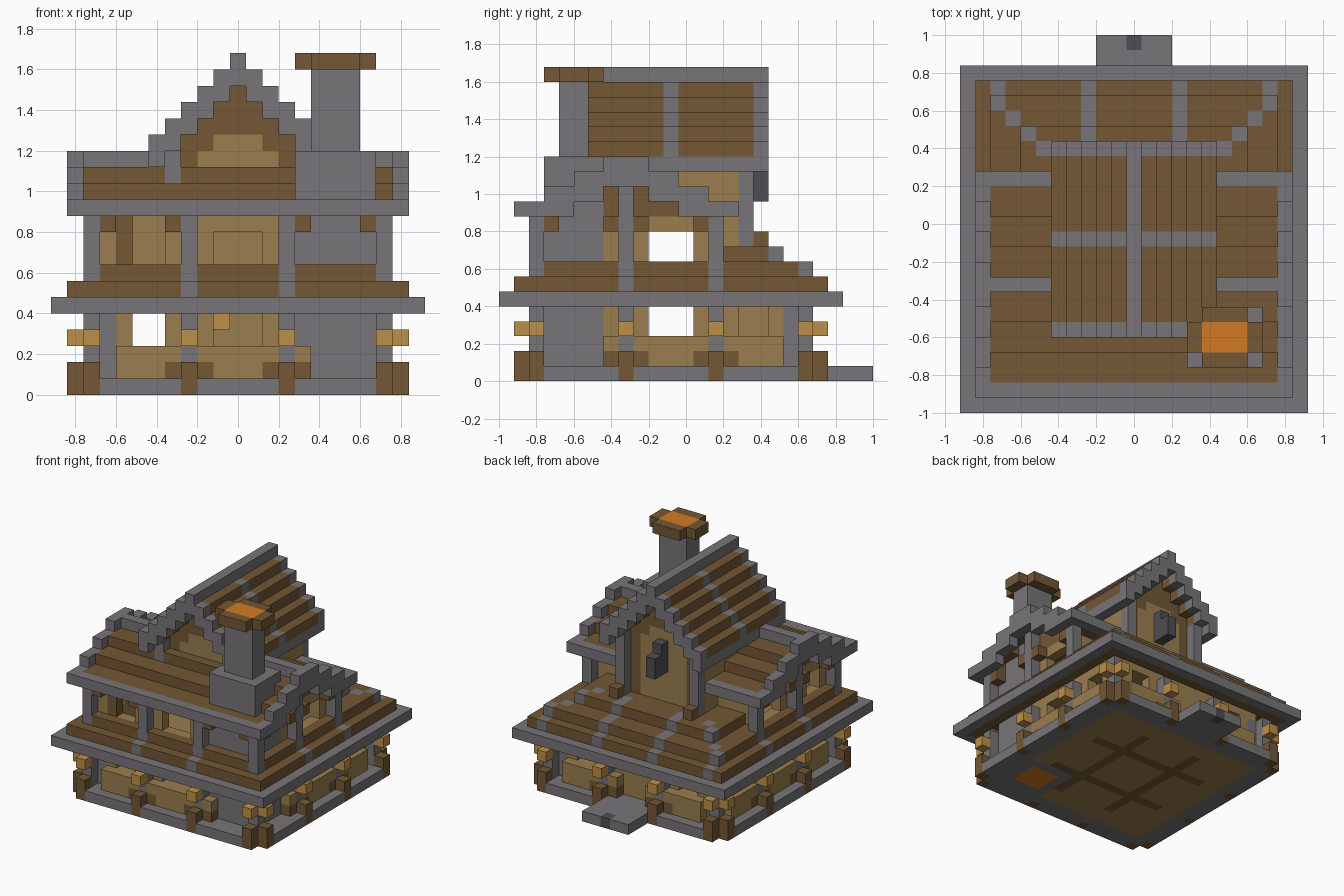
import bpy

cube = bpy.data.objects.get("Cube")
if cube:
    bpy.data.objects.remove(cube, do_unlink=True)

S = 0.08            # block size
Y0 = -0.08          # centre line of the house
cells = {}          # (i, j, k) -> (part, colour)

PALETTE = {
    "stone": (119, 117, 119), "dark_timber": (115, 87, 53), "tan_plank": (155, 126, 78),
    "lamp_gold": (190, 144, 72), "ember_orange": (210, 122, 34), "iron_dark": (78, 77, 82),
}


def span(r):
    return range(r[0], r[1] + 1) if isinstance(r, tuple) else (r,)


def fill(part, colour, I, J, K):
    for i in span(I):
        for j in span(J):
            for k in span(K):
                if part:
                    cells[i, j, k] = (part, colour)
                else:
                    cells.pop((i, j, k), None)


def ring(part, colour, d, K):
    for s in (-d, d):
        fill(part, colour, (-d, d), s, K)
        fill(part, colour, s, (-d, d), K)


def side(n, t, d):
    """Cell position t along wall n (front, right, back, left) at distance d."""
    return ((t, -d), (d, t), (t, d), (-d, t))[n]


def at_sides(part, colour, ts, d, K, sides=(0, 1, 2, 3)):
    for n in sides:
        for t in ts:
            i, j = side(n, t, d)
            fill(part, colour, i, j, K)


# Floor, joists, foundation and entrance step
fill("ground_floor", "tan_plank", (-8, 8), (-8, 8), 0)
for t in (-3, 3):
    fill("ground_floor", "dark_timber", t, (-6, 6), 0)
    fill("ground_floor", "dark_timber", (-6, 6), t, 0)
ring("foundation", "stone", 9, 0)
at_sides("foundation", "stone", range(-9, 10), 10, 0)
fill("entrance_step", "stone", (-2, 2), (11, 13), 0)
fill("entrance_step", "iron_dark", 0, 13, 0)

# Ground floor walls with windows and raised lower panels
ring("ground_walls", "tan_plank", 8, (1, 5))
at_sides("ground_walls", "stone", (-8, 8), 8, (1, 5))
at_sides(None, None, (-1, 0, 1), 8, (3, 4), (0, 1, 3))
at_sides(None, None, (-6, -5), 8, (3, 4))
at_sides(None, None, (5, 6), 8, (3, 4), (0, 1, 2))
at_sides("wall_panels", "tan_plank", range(-7, 8), 9, (1, 2))
at_sides(None, None, (-1, 0, 1), 9, (1, 2), (2,))
fill(None, None, (5, 7), -9, (1, 2))
fill(None, None, 9, (-7, -5), (1, 2))
fill("upper_floor", "tan_plank", (-8, 8), (-8, 8), 5)
fill("hall_lamp", "lamp_gold", -1, 7, 4)

# Ground floor posts, feet, brackets and lamps
at_sides("ground_posts", "stone", (-9, -3, 3, 9), 9, (1, 4))
at_sides("post_brackets", "dark_timber", (-4, -2, 2, 4), 9, 1)
at_sides("post_feet", "dark_timber", (-9, -3, 3, 9), 10, (0, 1))
at_sides("post_lamps", "lamp_gold", (-9, -3, 3, 9), 10, 3)

# Skirt roof with eave, ribs and hips
ring("skirt_eave", "stone", 11, 5)
ring("skirt_roof", "dark_timber", 10, (5, 6))
ring("skirt_roof", "dark_timber", 9, (6, 7))
fill("skirt_roof", "dark_timber", (-9, 9), (3, 9), 7)
fill("skirt_roof", "dark_timber", (-7, 7), (3, 7), 8)
at_sides("skirt_ribs", "stone", (-3, 3), 10, 6)
at_sides("skirt_ribs", "stone", (-3, 3), 9, 7)
for s in (-1, 1):
    fill("skirt_ribs", "stone", 3 * s, 8, 7)
    fill("skirt_ribs", "stone", 3 * s, (6, 7), 8)
    for i, j, k in ((9, 10, 6), (9, 9, 7), (8, 8, 7), (7, 7, 8), (6, 6, 8)):
        fill("skirt_hips", "stone", i * s, j, k)

# Upper floor walls of the cross wing
for j in (-8, 2):
    fill("upper_walls", "tan_plank", (-8, 8), j, (6, 10))
for s in (-1, 1):
    fill("upper_walls", "tan_plank", 8 * s, (-8, 2), (6, 10))
    for t in (-8, -4, -2, 2):
        fill("upper_brackets", "dark_timber", 9 * s, t, 10)
    for t in (4, 8):
        fill("upper_brackets", "dark_timber", t * s, -9, 10)
    fill("upper_walls", "dark_timber", 7 * s, -8, (8, 10))
    fill(None, None, 8 * s, (-1, 1), (8, 9))
    fill(None, None, (5, 6) if s > 0 else (-6, -5), -8, (8, 10))
fill(None, None, (-1, 1), -8, (8, 9))
fill(None, None, -8, (-7, -6), (8, 9))

# Cross wing roof: half-slope steps around the line j = -3, open under the verge
C = -3
for k, d in ((11, 7), (12, 4), (13, 2)):
    fill("cross_roof", "dark_timber", (-9, 9), (C - d, C + d), k)
for s in (-9, 9):
    for k, d in ((11, 4), (12, 2)):
        fill(None, None, s, (C - d, C + d), k)
fill("cross_ridge", "stone", (-9, 9), C, 14)
for d in (-7, 7):
    fill("cross_eaves", "stone", (-10, 10), C + d, 11)
for s in (-10, 10):
    for d in range(-7, 8):
        top = 14 - abs(d) // 2
        fill("cross_gable_trim", "stone", s, C + d, (max(top - 1, 11), top))

# Upper floor posts
for s in (-9, 9):
    for j in (-9, 3):
        fill("upper_posts", "stone", s, j, (7, 10))
    fill("upper_posts", "stone", s, C, (7, 13))
for i in (-3, 3):
    fill("upper_posts", "stone", i, -9, (7, 10))

# Main gable wing walls
for s in (-1, 1):
    fill("wing_walls", "tan_plank", 4 * s, (-4, 4), (12, 15))
    fill("wing_walls", "tan_plank", 4 * s, (3, 4), (8, 15))
for j in (-4, 4):
    low = 12 if j < 0 else 9
    for k in range(low, 19):
        w = min(3, 18 - k)
        fill("gable_walls", "dark_timber", (-w, w), j, k)
    fill("gable_walls", "tan_plank", (-2, 2), j, (14 if j < 0 else low, 14))
    fill("gable_walls", "tan_plank", (-1, 1), j, 15)
    for i in (-4, 4):
        fill("gable_posts", "stone", i, j + (1 if j > 0 else -1), (low, 14))
for i in (-4, 4):
    fill("gable_feet", "dark_timber", i, 6, 9)

# Iron lantern on the back gable
fill("back_lantern", "iron_dark", 0, 5, (12, 14))
fill("back_lantern", "iron_dark", 0, 6, (12, 13))

# Main gable roof: stepped shell, two blocks thick
for i in range(-5, 6):
    top = 20 - abs(i)
    fill("main_roof", "dark_timber", i, (-6, 6), (top - 1, top))
    for j in (-6, 0, 6):
        fill("main_roof_ribs", "stone", i, j, (top - 1, top))
fill("main_ridge", "stone", 0, (-6, 6), 20)
for i in (-5, 5):
    fill("main_roof_edges", "stone", i, (-6, 6), 14)

# Corner chimney with hearth, shaft, cap and embers
fill("chimney_base", "stone", (4, 8), (-8, -4), 0)
fill("chimney_base", "stone", (4, 8), (-8, -5), (1, 14))
fill("hearth_embers", "ember_orange", (5, 7), (-7, -5), 0)
fill("chimney_shaft", "stone", (5, 7), (-7, -6), (15, 19))
fill("chimney_cap", "dark_timber", (4, 8), (-7, -6), 20)
fill("chimney_cap", "dark_timber", (5, 7), (-8, -5), 20)
fill("chimney_embers", "ember_orange", (5, 7), (-7, -6), 20)

# Materials
materials = {}
for name, rgb in PALETTE.items():
    lin = [((c / 255 + 0.055) / 1.055) ** 2.4 for c in rgb] + [1.0]
    m = bpy.data.materials.new(name)
    m.use_nodes = True
    m.diffuse_color = lin
    shader = next(n for n in m.node_tree.nodes if n.type == 'BSDF_PRINCIPLED')
    shader.inputs["Base Color"].default_value = lin
    shader.inputs["Roughness"].default_value = 0.9
    materials[name] = m

# Turn every part into one mesh holding only its exposed block faces
parts = {}
for pos, (part, colour) in cells.items():
    parts.setdefault(part, []).append((pos, colour))

for part, blocks in parts.items():
    verts, faces, face_mats = {}, [], []
    used = sorted({c for _, c in blocks})
    for pos, colour in blocks:
        for axis in range(3):
            for sign in (0, 1):
                near = list(pos)
                near[axis] += 2 * sign - 1
                if tuple(near) in cells:
                    continue
                u, v = (axis + 1) % 3, (axis + 2) % 3
                quad = []
                for a, b in ((0, 0), (1, 0), (1, 1), (0, 1)):
                    p = list(pos)
                    p[axis] += sign
                    p[u] += a
                    p[v] += b
                    quad.append(verts.setdefault(tuple(p), len(verts)))
                faces.append(quad if sign else quad[::-1])
                face_mats.append(used.index(colour))
    if not faces:
        continue
    mesh = bpy.data.meshes.new(part)
    mesh.from_pydata([((i - 0.5) * S, Y0 + (j - 0.5) * S, k * S) for i, j, k in verts], [], faces)
    for c in used:
        mesh.materials.append(materials[c])
    for poly, index in zip(mesh.polygons, face_mats):
        poly.material_index = index
    bpy.context.collection.objects.link(bpy.data.objects.new(part, mesh))
